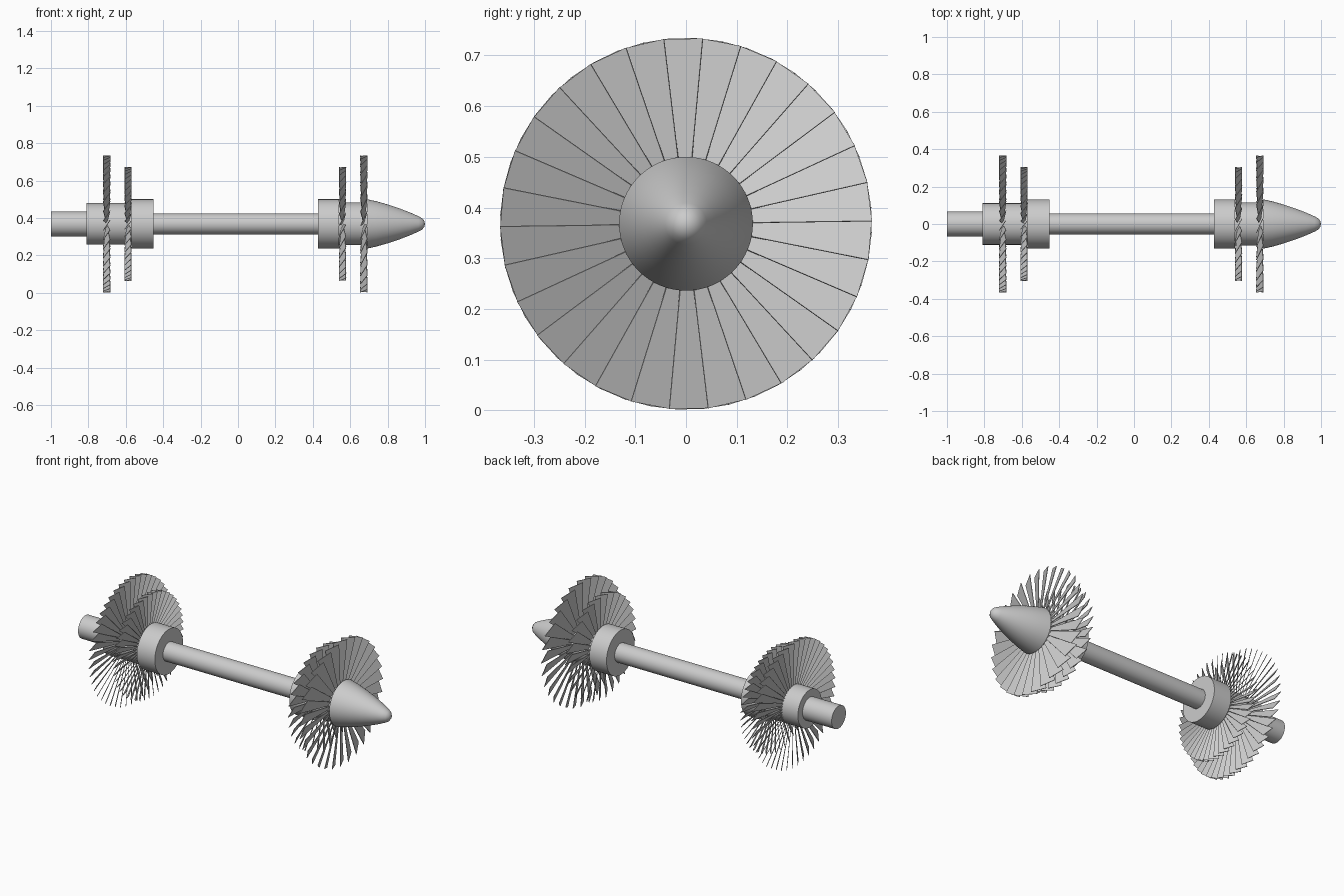
import bpy, bmesh, math
from mathutils import Vector

if "Cube" in bpy.data.objects:
    bpy.data.objects.remove(bpy.data.objects["Cube"], do_unlink=True)

AXIS_Z = 0.368

metal = bpy.data.materials.new("light grey metal")
metal.use_nodes = True
GREY = (0.6, 0.6, 0.6, 1)
metal.diffuse_color = GREY
metal.node_tree.nodes["Principled BSDF"].inputs["Base Color"].default_value = GREY


def finish(name, bm, smooth):
    bmesh.ops.recalc_face_normals(bm, faces=bm.faces)
    mesh = bpy.data.meshes.new(name)
    bm.to_mesh(mesh)
    bm.free()
    mesh.materials.append(metal)
    obj = bpy.data.objects.new(name, mesh)
    obj.location.z = AXIS_Z
    bpy.context.collection.objects.link(obj)
    if smooth:
        bpy.ops.object.select_all(action='DESELECT')
        obj.select_set(True)
        bpy.context.view_layer.objects.active = obj
        bpy.ops.object.shade_smooth_by_angle(angle=math.radians(35))
    return obj


def lathe(name, profile, steps=64):
    """Spin (x, radius) points around the long axis."""
    bm = bmesh.new()
    verts = [bm.verts.new((x, 0, r)) for x, r in profile]
    edges = [bm.edges.new(pair) for pair in zip(verts, verts[1:])]
    bmesh.ops.spin(bm, geom=verts + edges, cent=(0, 0, 0), axis=(1, 0, 0),
                   angle=math.tau, steps=steps, use_duplicate=False)
    bmesh.ops.remove_doubles(bm, verts=bm.verts, dist=0.0001)
    return finish(name, bm, True)


def blade_ring(name, x, radius, count, root=0.1, axial=0.0185, thick=0.003, phase=-1.2):
    """Flat pitched blades that widen from root to tip."""
    bm = bmesh.new()
    half = radius * math.tan(math.pi / count) * 1.06
    for i in range(count):
        a = math.tau * i / count + math.radians(phase)
        radial = Vector((0, math.sin(a), math.cos(a)))
        tangent = Vector((0, math.cos(a), -math.sin(a)))
        chord = Vector((axial, 0, 0)) + tangent * half
        normal = chord.cross(radial).normalized() * thick / 2
        tip = math.sqrt(radius ** 2 - half ** 2)
        loops = []
        for r in (root, tip):
            mid = Vector((x, 0, 0)) + radial * r
            c = chord * (r / tip)
            loops.append([bm.verts.new(mid + c * s + normal * t)
                          for s, t in ((1, 1), (-1, 1), (-1, -1), (1, -1))])
        low, high = loops
        bm.faces.new(low)
        bm.faces.new(high)
        for k in range(4):
            n = (k + 1) % 4
            bm.faces.new((low[k], low[n], high[n], high[k]))
    return finish(name, bm, False)


# Central shaft and tail stub
lathe("main_shaft", [(-0.5, 0), (-0.5, 0.056), (0.5, 0.056), (0.5, 0)])
lathe("tail_shaft", [(-1, 0), (-1, 0.067), (-0.78, 0.067), (-0.78, 0)])

# Stepped hubs
lathe("turbine_hub", [(-0.81, 0), (-0.81, 0.111), (-0.57, 0.111),
                      (-0.57, 0.132), (-0.452, 0.132), (-0.452, 0)])
lathe("fan_hub", [(0.428, 0), (0.428, 0.132), (0.54, 0.132),
                  (0.54, 0.114), (0.7, 0.114), (0.7, 0)])

# Rounded nose cone
lathe("nose_cone", [(0.69, 0), (0.69, 0.132), (0.74, 0.121), (0.8, 0.104),
                    (0.86, 0.084), (0.92, 0.061), (0.965, 0.041),
                    (0.985, 0.03), (0.996, 0.016), (1, 0)])

# Blade rings
blade_ring("fan_front_blades", 0.673, 0.367, 30)
blade_ring("fan_rear_blades", 0.559, 0.305, 30)
blade_ring("turbine_front_blades", -0.588, 0.305, 44)
blade_ring("turbine_rear_blades", -0.702, 0.367, 44)
